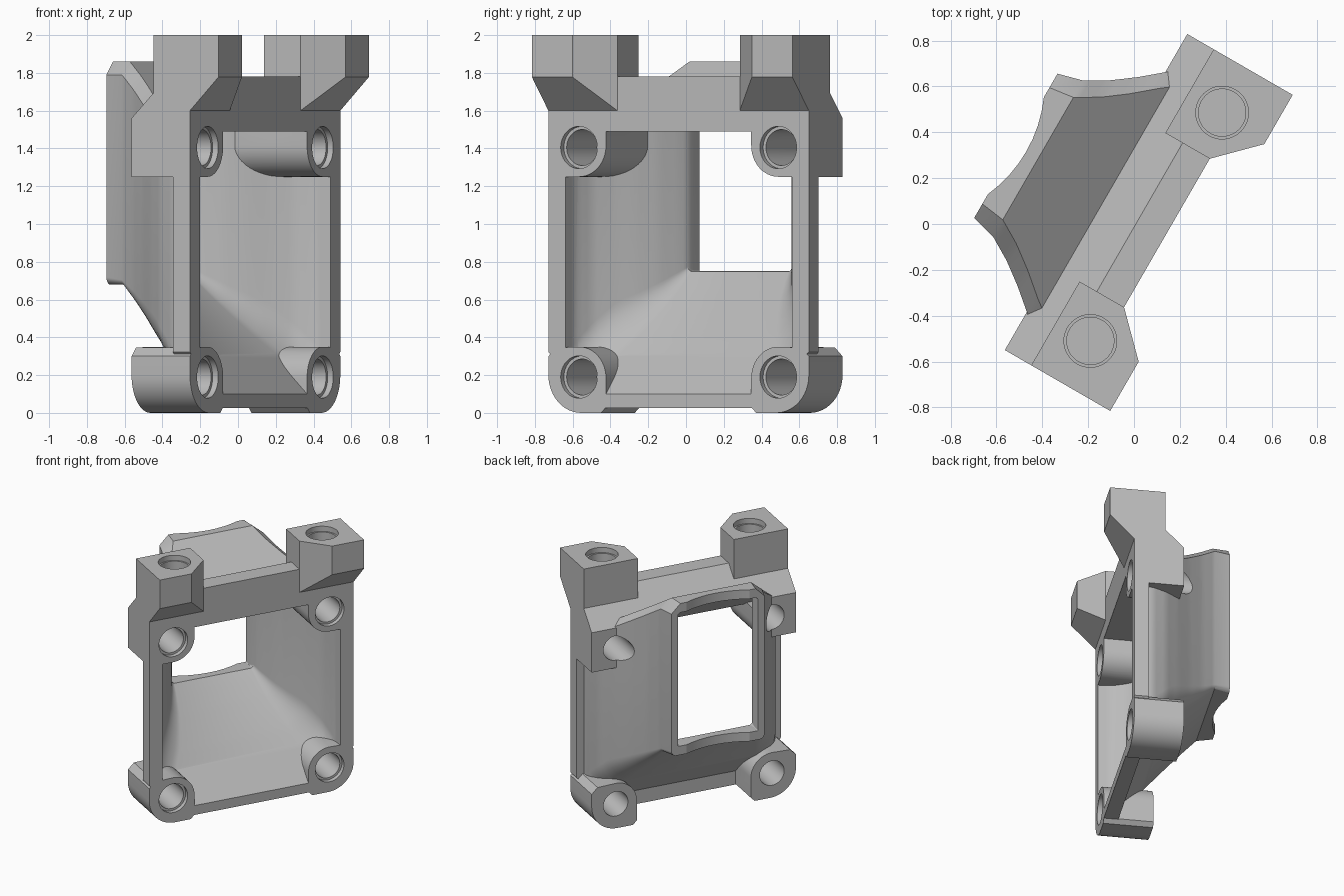
import bpy, bmesh, math
from mathutils import Matrix, Vector

cube = bpy.data.objects.get("Cube")
if cube:
    bpy.data.objects.remove(cube, do_unlink=True)

# Single plastic colour
grey = bpy.data.materials.new("grey_plastic")
grey.use_nodes = True
colour = (0.5, 0.5, 0.5, 1)
grey.diffuse_color = colour
grey.node_tree.nodes["Principled BSDF"].inputs["Base Color"].default_value = colour

FRONT, BACK, HALF = -0.144, 0.213, 0.796


def make(name, rings):
    """Closed solid lofted through rings of equal length."""
    bm = bmesh.new()
    loops = [[bm.verts.new(p) for p in ring] for ring in rings]
    n = len(loops[0])
    for a, b in zip(loops, loops[1:]):
        for i in range(n):
            j = (i + 1) % n
            bm.faces.new((a[i], a[j], b[j], b[i]))
    bm.faces.new(loops[0])
    bm.faces.new(loops[-1])
    bmesh.ops.recalc_face_normals(bm, faces=bm.faces)
    mesh = bpy.data.meshes.new(name)
    bm.to_mesh(mesh)
    bm.free()
    mesh.materials.append(grey)
    ob = bpy.data.objects.new(name, mesh)
    bpy.context.collection.objects.link(ob)
    return ob


def along(name, axis, pts, lo, hi):
    """Extrude a 2D outline along the x, y or z axis."""
    place = {"x": lambda p, t: (t, p[0], p[1]),
             "y": lambda p, t: (p[0], t, p[1]),
             "z": lambda p, t: (p[0], p[1], t)}[axis]
    return make(name, [[place(p, t) for p in pts] for t in (lo, hi)])


def arc(cx, cy, r, start, end, steps=12):
    return [(cx + r * math.cos(math.radians(start + (end - start) * i / steps)),
             cy + r * math.sin(math.radians(start + (end - start) * i / steps)))
            for i in range(steps + 1)]


def circle(cx, cy, r):
    return arc(cx, cy, r, 0, 352.5, 47)


def combine(target, tool, operation):
    mod = target.modifiers.new(operation, "BOOLEAN")
    mod.operation = operation
    mod.solver = "EXACT"
    mod.object = tool
    bpy.context.view_layer.objects.active = target
    bpy.ops.object.modifier_apply(modifier=mod.name)
    bpy.data.objects.remove(tool, do_unlink=True)


# Duct shape: half width of the outer wall at each depth
WIDTH = [(-0.144, 0.746), (0, 0.735), (0.1, 0.69), (0.2, 0.615), (0.3, 0.53),
         (0.4, 0.455), (0.505, 0.393), (0.56, 0.366), (0.617, 0.363)]


def half_at(v):
    for (a, p), (b, q) in zip(WIDTH, WIDTH[1:]):
        if v <= b:
            return p + (q - p) * max(0, v - a) / (b - a)
    return WIDTH[-1][1]


def roof(v):
    return min(1.86, max(1.56, 1.6 + 0.74 * (v - 0.153)))


def floor(v):
    return min(0.75, max(0.1, 0.244 + v))


def section(v, half, low, high, fillet, tw, th):
    """Box section: lower corners rounded into the walls, upper ones chamfered."""
    right = []
    sweep = math.radians(65)
    for i in range(7):
        t = sweep * (1 - i / 6)
        right.append((half - fillet * (1 - math.cos(t)) / (1 - math.cos(sweep)),
                      low + 1.3 * fillet * (1 - math.sin(t) / math.sin(sweep))))
    right += [(half, high - th), (half - tw, high)]
    pts = right + [(-u, z) for u, z in reversed(right)]
    return [(u, v, z) for u, z in pts]


def fillet_at(v):
    return max(0.004, 0.14 * min(1, (0.56 - v) / 0.4))


def duct_solid():
    rings = []
    for i in range(25):
        v = -0.1 + 0.605 * i / 24
        rings.append(section(v, half_at(v), floor(v) - 0.07, roof(v), fillet_at(v), 0.085, 0.07))
    rings.append(section(0.617, 0.363, 0.68, 1.86, 0.03, 0.07, 0.07))
    return make("duct", rings)


def cavity_solid():
    rings = [section(-0.3, 0.69, 0.1, 1.49, 0.14, 0.02, 0.02)]
    for i in range(27):
        v = FRONT + (0.56 - FRONT) * i / 26
        half = max(0.307, half_at(v + 0.05) - 0.05)
        rings.append(section(v, half, floor(v), max(1.49, roof(v) - 0.07),
                             fillet_at(v), 0.02, 0.02))
    rings.append(section(0.8, 0.307, 0.75, 1.79, 0.004, 0.004, 0.004))
    return make("cavity", rings)


# Front frame, sloped top bar and duct shell
body = along("duct_bracket", "y", [(-0.5, 0.027), (0.5, 0.027), (HALF, 0.323), (HALF, 1.6),
                                   (-HALF, 1.6), (-HALF, 0.323)], FRONT, -0.04)
bar = along("bar", "x", [(FRONT, 1.49), (FRONT, 1.78), (-0.007, 1.78),
                         (BACK, 1.56), (BACK, 1.49)], -HALF, HALF)
combine(body, bar, "UNION")
combine(body, duct_solid(), "UNION")
combine(body, cavity_solid(), "DIFFERENCE")
# Shallow scoop across the rear lips
combine(body, along("scoop", "z", arc(0, 1.165, 0.6, 0, 354, 59), 0.3, 2.2), "DIFFERENCE")

# Corner bosses, also carried on inside the duct to meet its walls
lower = (arc(0.596, 0.2, 0.2, 270, 360) + [(HALF, 0.3), (0.75, 0.345)]
         + arc(0.609, 0.185, 0.165, 90, 180) + [(0.444, 0.03), (0.474, 0)])
upper = [(HALF, 1.25)] + arc(0.609, 1.415, 0.165, 270, 180) + [(0.444, 1.52), (HALF, 1.52)]
for side in (-1, 1):
    for outline in (lower, upper):
        pts = [(side * u, z) for u, z in outline]
        combine(body, along("boss", "y", pts, FRONT, BACK), "UNION")
        inner = along("inner_boss", "y", pts, -0.05, 0.45)
        combine(inner, duct_solid(), "INTERSECT")
        combine(body, inner, "UNION")

    # Mounting block with a sloped underside
    plan = [(0.374, 0.08), (0.374, FRONT), (0.548, -0.318), (HALF, -0.318), (HALF, 0.08)]
    block = along("block", "z", [(side * u, v) for u, v in plan], 1.59, 2)
    wedge = along("wedge", "x", [(FRONT, 1.6), (-0.4, 1.861), (-0.4, 1.5), (FRONT, 1.5)], -1, 1)
    combine(block, wedge, "DIFFERENCE")
    combine(body, block, "UNION")

# Screw holes with wider mouths
for side in (-1, 1):
    for z in (0.19, 1.405):
        u = side * 0.609
        combine(body, along("hole", "y", circle(u, z, 0.095), -0.3, 0.4), "DIFFERENCE")
        combine(body, along("mouth", "y", circle(u, z, 0.112), -0.3, -0.11), "DIFFERENCE")
    u = side * 0.575
    combine(body, along("hole", "z", circle(u, -0.09, 0.103), 1.78, 2.1), "DIFFERENCE")
    combine(body, along("mouth", "z", circle(u, -0.09, 0.115), 1.96, 2.1), "DIFFERENCE")

# Turn the bracket to its angled stance
turn = Matrix.Rotation(math.radians(60), 4, "Z")
body.data.transform(turn @ Matrix.Translation(Vector((0.038, 0, 0))))
bpy.ops.object.select_all(action="DESELECT")
body.select_set(True)
bpy.context.view_layer.objects.active = body
bpy.ops.object.shade_smooth_by_angle(angle=math.radians(25))
